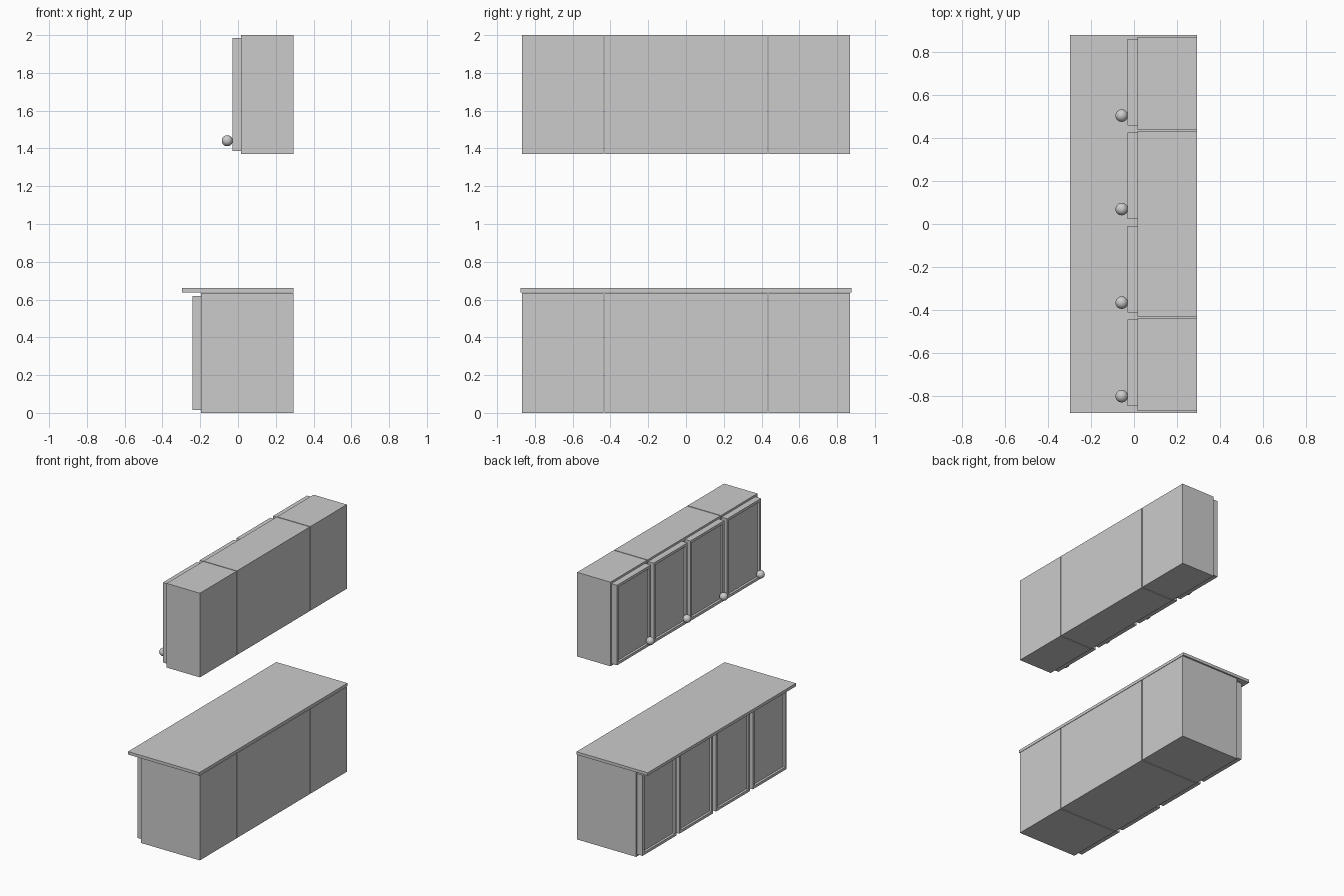
import bpy, bmesh
from mathutils import Vector

if "Cube" in bpy.data.objects:
    bpy.data.objects.remove(bpy.data.objects["Cube"])

PITCH = 0.4345
CENTRES = [(i - 1.5) * PITCH for i in range(4)]


def box(name, lo, hi, panel=False):
    """Box between two corners; panel=True sinks a panel into the -x face."""
    lo, hi = Vector(lo), Vector(hi)
    bm = bmesh.new()
    bmesh.ops.create_cube(bm, size=1)
    bmesh.ops.scale(bm, vec=hi - lo, verts=bm.verts)
    bmesh.ops.translate(bm, vec=(lo + hi) / 2, verts=bm.verts)
    if panel:
        bm.normal_update()
        face = min(bm.faces, key=lambda f: f.calc_center_median().x)
        bmesh.ops.inset_individual(bm, faces=[face], thickness=0.028)
        bmesh.ops.inset_individual(bm, faces=[face], thickness=0.006)
        bmesh.ops.translate(bm, vec=(0.012, 0, 0), verts=face.verts)
    mesh = bpy.data.meshes.new(name)
    bm.to_mesh(mesh)
    bm.free()
    ob = bpy.data.objects.new(name, mesh)
    bpy.context.collection.objects.link(ob)
    return ob


def cabinet_row(label, front, z0, z1):
    """Four carcasses with framed doors facing -x."""
    for i, y in enumerate(CENTRES):
        # thin seams beside the outer units, the middle pair touches
        y0 = y - (PITCH / 2 if i in (0, 2) else PITCH / 2 - 0.003)
        y1 = y + (PITCH / 2 if i in (1, 3) else PITCH / 2 - 0.003)
        box(f"{label}_cabinet_{i + 1}", (front, y0, z0), (0.293, y1, z1))
        box(f"{label}_door_{i + 1}", (front - 0.047, y - 0.193, z0 + 0.016),
            (front, y + 0.207, z1 - 0.015), panel=True)


# Base units with worktop
cabinet_row("base", -0.195, 0.0, 0.635)
box("worktop", (-0.297, -0.877, 0.638), (0.293, 0.877, 0.66))

# Wall units
cabinet_row("wall", 0.017, 1.37, 2.0)

# Round door knobs on the wall units
for i, y in enumerate(CENTRES):
    bpy.ops.mesh.primitive_uv_sphere_add(segments=32, ring_count=16, radius=0.029,
                                         location=(-0.057, y - 0.148, 1.441))
    knob = bpy.context.object
    knob.name = f"knob_{i + 1}"
    bpy.ops.object.shade_smooth_by_angle()
